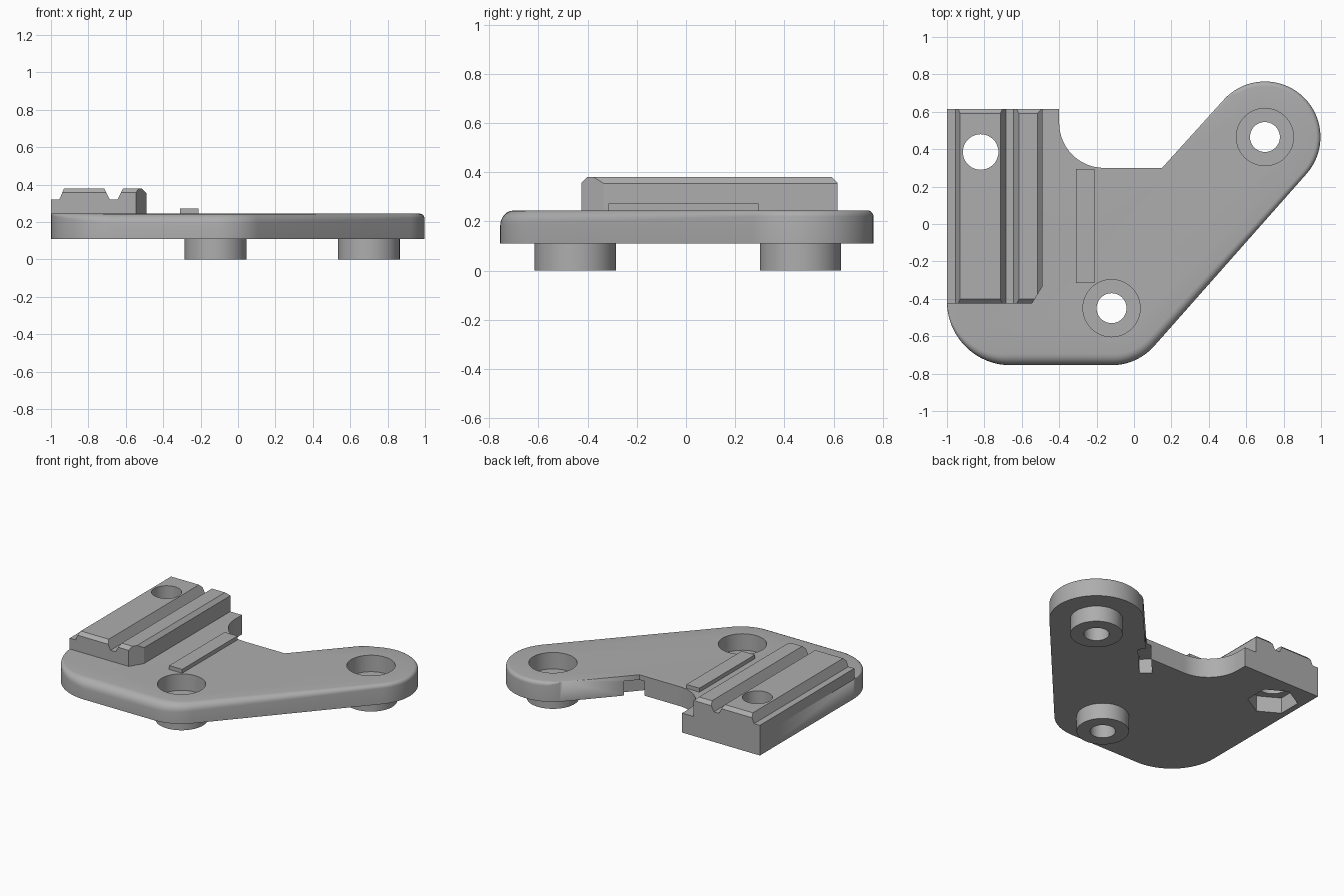
import bpy, bmesh, math
from mathutils import Vector

if "Cube" in bpy.data.objects:
    bpy.data.objects.remove(bpy.data.objects["Cube"])

grey = bpy.data.materials.new("plain grey")
grey.diffuse_color = (0.42, 0.42, 0.42, 1)
grey.use_nodes = True
grey.node_tree.nodes["Principled BSDF"].inputs["Base Color"].default_value = grey.diffuse_color

BOLTS = [(-0.12, -0.45), (0.70, 0.465)]
NUT = (-0.82, 0.385)
Z0, Z1 = 0.11, 0.245
LEAN = math.radians(48.1)  # direction of the slanted arm


def make(name, bm):
    bmesh.ops.recalc_face_normals(bm, faces=bm.faces)
    me = bpy.data.meshes.new(name)
    bm.to_mesh(me)
    bm.free()
    me.materials.append(grey)
    ob = bpy.data.objects.new(name, me)
    bpy.context.collection.objects.link(ob)
    return ob


def cylinder(name, xy, r, z0, z1, n=48):
    bm = bmesh.new()
    bmesh.ops.create_cone(bm, cap_ends=True, segments=n, radius1=r, radius2=r, depth=z1 - z0)
    bmesh.ops.translate(bm, verts=bm.verts, vec=(*xy, (z0 + z1) / 2))
    return make(name, bm)


def box(name, lo, hi):
    bm = bmesh.new()
    bmesh.ops.create_cube(bm, size=1)
    for v in bm.verts:
        v.co = Vector([l + (c + 0.5) * (h - l) for c, l, h in zip(v.co, lo, hi)])
    return make(name, bm)


def finish(ob, cutters):
    bpy.context.view_layer.objects.active = ob
    for o in bpy.context.selected_objects:
        o.select_set(False)
    ob.select_set(True)
    for c in cutters:
        m = ob.modifiers.new("cut", 'BOOLEAN')
        m.operation, m.object, m.solver = 'DIFFERENCE', c, 'EXACT'
        bpy.ops.object.modifier_apply(modifier=m.name)
    bpy.ops.object.shade_smooth_by_angle(angle=math.radians(30))


def arc(c, r, a0, a1, n, e0, e1):
    """Arc points, each with its top rounding radius blended from e0 to e1."""
    out = []
    for i in range(n + 1):
        a = math.radians(a0 + (a1 - a0) * i / n)
        out.append((Vector((c[0] + r * math.cos(a), c[1] + r * math.sin(a))),
                    e0 + (e1 - e0) * i / n))
    return out


# Plate outline, counter-clockwise
outline = arc((-0.66, -0.415), 0.34, 180, 270, 20, 0, 0.06)
outline += arc(BOLTS[0], 0.305, 270, 318.1, 12, 0.06, 0.05)
outline += arc(BOLTS[1], 0.297, -41.9, 120, 30, 0.025, 0.025)
outline += arc(BOLTS[1], 0.297, 124, 138.1, 3, 0.016, 0)
outline += [(Vector((0.15, 0.30)), 0)]
outline += arc((-0.16, 0.54), 0.24, 270, 180, 16, 0, 0)
outline += [(Vector((-0.40, 0.615)), 0), (Vector((-1, 0.615)), 0)]

# Plate: stacked rings that round the outer top edge
bm = bmesh.new()
n = len(outline)
rings = [[bm.verts.new((p.x, p.y, Z0)) for p, e in outline]]
for k in range(6):
    a = math.pi / 2 * k / 5
    ring = []
    for i, (p, e) in enumerate(outline):
        t = (outline[(i + 1) % n][0] - p).normalized() + (p - outline[i - 1][0]).normalized()
        inward = Vector((-t.y, t.x)).normalized()
        q = p + inward * e * (1 - math.cos(a))
        ring.append(bm.verts.new((q.x, q.y, Z1 - e * (1 - math.sin(a)))))
    rings.append(ring)
for lo, hi in zip(rings, rings[1:]):
    for i in range(n):
        j = (i + 1) % n
        bm.faces.new((lo[i], lo[j], hi[j], hi[i]))
bm.faces.new(rings[0][::-1])
bm.faces.new(rings[-1])
bmesh.ops.remove_doubles(bm, verts=bm.verts, dist=1e-5)
plate = make("plate", bm)

# Rail block: grooved profile pulled along y, then chamfered
profile = [(-1, Z1), (-0.49, Z1), (-0.49, 0.355), (-0.515, 0.38), (-0.615, 0.38), (-0.645, 0.32),
           (-0.685, 0.32), (-0.715, 0.38), (-0.93, 0.38), (-0.955, 0.32), (-1, 0.32)]
bm = bmesh.new()
f = bm.faces.new([bm.verts.new((x, -0.425, z)) for x, z in profile])
ext = bmesh.ops.extrude_face_region(bm, geom=[f])
bmesh.ops.translate(bm, vec=(0, 1.04, 0), verts=[v for v in ext['geom'] if isinstance(v, bmesh.types.BMVert)])
bmesh.ops.recalc_face_normals(bm, faces=bm.faces)
for co, no in [((0, -0.425, 0.357), (0, -1, 1)), ((0, 0.615, 0.357), (0, 1, 1)),
               ((-0.49, -0.335, 0), (0.09, -0.055, 0))]:
    cut = bmesh.ops.bisect_plane(bm, geom=bm.verts[:] + bm.edges[:] + bm.faces[:],
                                 plane_co=co, plane_no=no, clear_outer=True)
    bmesh.ops.holes_fill(bm, edges=[e for e in bm.edges if e.is_boundary], sides=0)
rail = make("rail_block", bm)

# Raised strip beside the rail
strip = box("raised_strip", (-0.31, -0.315, Z1 - 0.01), (-0.21, 0.295, 0.272))

# Bolt bosses under the plate
bosses = [cylinder("boss", b, 0.165, 0, Z0, 64) for b in BOLTS]

# Cutters: bolt holes, counterbores, nut pocket and underside slot
holes = [cylinder("hole_cutter", b, 0.08, -0.1, 0.5) for b in BOLTS]
bores = [cylinder("bore_cutter", b, 0.153, 0.13, 0.5, 64) for b in BOLTS]
nut_hole = cylinder("nut_hole_cutter", NUT, 0.095, 0, 0.6)
nut_pocket = cylinder("nut_pocket_cutter", NUT, 0.16, 0, 0.22, 6)
slot = box("slot_cutter", (-0.2, -0.05, 0), (0.1, 0.03, 0.21))
slot.location = (0.15, 0.30, 0)
slot.rotation_euler.z = LEAN
bpy.context.view_layer.update()

finish(plate, holes + bores + [nut_hole, nut_pocket, slot])
finish(rail, [nut_hole])
for boss, hole in zip(bosses, holes):
    finish(boss, [hole])
for c in holes + bores + [nut_hole, nut_pocket, slot]:
    bpy.data.objects.remove(c)
